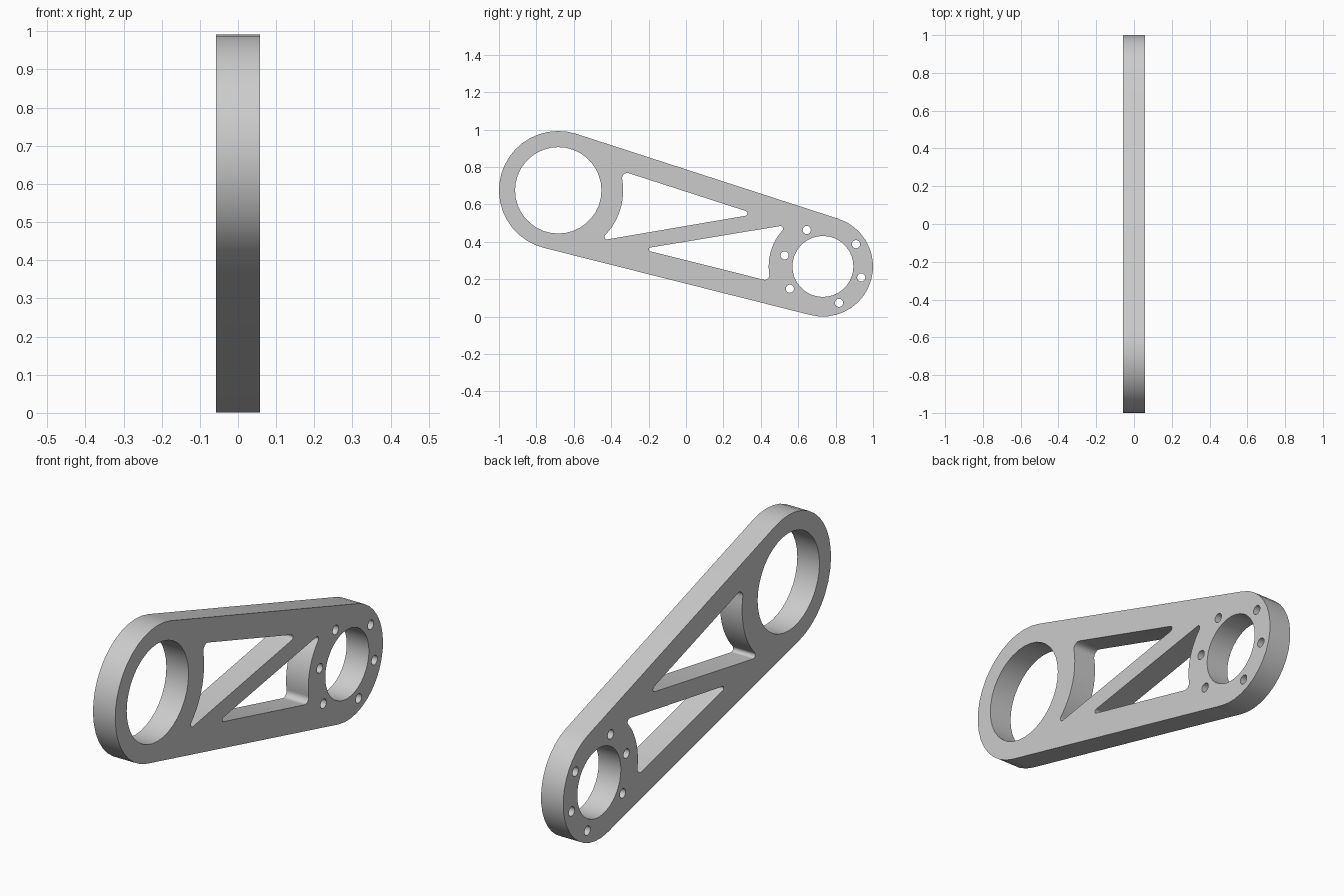
import bpy, bmesh, math
from mathutils import Vector

if "Cube" in bpy.data.objects:
    bpy.data.objects.remove(bpy.data.objects["Cube"], do_unlink=True)

HALF = 0.058                                    # half the plate thickness
BIG, BIG_R, BIG_HOLE = Vector((-0.683, 0.675)), 0.317, 0.231
SMALL, SMALL_R, SMALL_HOLE = Vector((0.732, 0.268)), 0.268, 0.163


def polar(c, r, a):
    return c + Vector((math.cos(a), math.sin(a))) * r


def sweep(c, r, a, b, n):
    return [polar(c, r, a + (b - a) * i / n) for i in range(n + 1)]


def circle(c, r, n):
    return sweep(c, r, 0, math.tau, n)[:-1]


def short_arc(c, p, q, n):
    """Arc around c from p to q, the short way round."""
    a = math.atan2(p.y - c.y, p.x - c.x)
    b = math.atan2(q.y - c.y, q.x - c.x)
    b = a + (b - a + math.pi) % math.tau - math.pi
    return sweep(c, (p - c).length, a, b, n)


def pocket(hub, hub_r, tip, tip_r, ends):
    """Rounded triangle: two straight sides from the tip, closed by an arc about the hub."""
    dirs = [polar(Vector((0, 0)), 1, math.radians(a)) for a, r in ends]
    mid = (dirs[0] + dirs[1]).normalized()
    half = dirs[0].angle(dirs[1]) / 2
    tip_c = tip + mid * (tip_r / math.sin(half))
    on_line, on_arc, centres, on_tip = [], [], [], []
    for u, (a, r) in zip(dirs, ends):
        n = (mid - u * mid.dot(u)).normalized()
        start = tip + n * r
        w = start - hub
        k = w.dot(u)
        c = start + u * (-k - math.sqrt(k * k - w.length_squared + (hub_r + r) ** 2))
        centres.append(c)
        on_line.append(c - n * r)
        on_arc.append(hub + (c - hub) * hub_r / (hub_r + r))
        on_tip.append(tip_c - n * tip_r)
    return (short_arc(tip_c, on_tip[1], on_tip[0], 8)
            + short_arc(centres[0], on_line[0], on_arc[0], 8)
            + short_arc(hub, on_arc[0], on_arc[1], 12)
            + short_arc(centres[1], on_arc[1], on_line[1], 8))


# Outer outline: two round ends joined by their common tangents
axis = SMALL - BIG
lean = math.atan2(axis.y, axis.x)
spread = math.acos((BIG_R - SMALL_R) / axis.length)
loops = [sweep(BIG, BIG_R, lean + spread, lean + math.tau - spread, 20)
         + sweep(SMALL, SMALL_R, lean - spread, lean + spread, 18)]

# Bearing holes and the bolt holes around the small one
loops += [circle(BIG, BIG_HOLE, 36), circle(SMALL, SMALL_HOLE, 36)]
for deg in (0, 50, 130, 180, 230, 310):
    loops.append(circle(polar(SMALL, 0.213, lean + math.radians(deg)), 0.022, 16))

# Two lightening pockets with a diagonal rib between them
loops.append(pocket(BIG, 0.347, Vector((0.371, 0.548)), 0.0135,
                    [(162.1, 0.028), (189.7, 0.014)]))
loops.append(pocket(SMALL, 0.29, Vector((-0.24, 0.361)), 0.0105,
                    [(9.4, 0.014), (-14.05, 0.025)]))

# Fill the profile and extrude it across x
bm = bmesh.new()
for pts in loops:
    vs = [bm.verts.new((-HALF, p.x, p.y)) for p in pts]
    for i, v in enumerate(vs):
        bm.edges.new((vs[i - 1], v))
bmesh.ops.triangle_fill(bm, use_beauty=True, use_dissolve=False,
                        edges=bm.edges[:], normal=(1, 0, 0))
side = bmesh.ops.extrude_face_region(bm, geom=bm.faces[:], use_keep_orig=True)
bmesh.ops.translate(bm, vec=(2 * HALF, 0, 0),
                    verts=[g for g in side["geom"] if isinstance(g, bmesh.types.BMVert)])
bmesh.ops.recalc_face_normals(bm, faces=bm.faces[:])
mesh = bpy.data.meshes.new("link_arm")
bm.to_mesh(mesh)
bm.free()

# Plain grey metal
grey = bpy.data.materials.new("light_grey")
grey.use_nodes = True
colour = (0.6, 0.6, 0.6, 1)
grey.diffuse_color = colour
grey.node_tree.nodes["Principled BSDF"].inputs["Base Color"].default_value = colour
mesh.materials.append(grey)

arm = bpy.data.objects.new("link_arm", mesh)
bpy.context.collection.objects.link(arm)
bpy.ops.object.select_all(action="DESELECT")
arm.select_set(True)
bpy.context.view_layer.objects.active = arm
bpy.ops.object.shade_smooth_by_angle(angle=math.radians(30))
